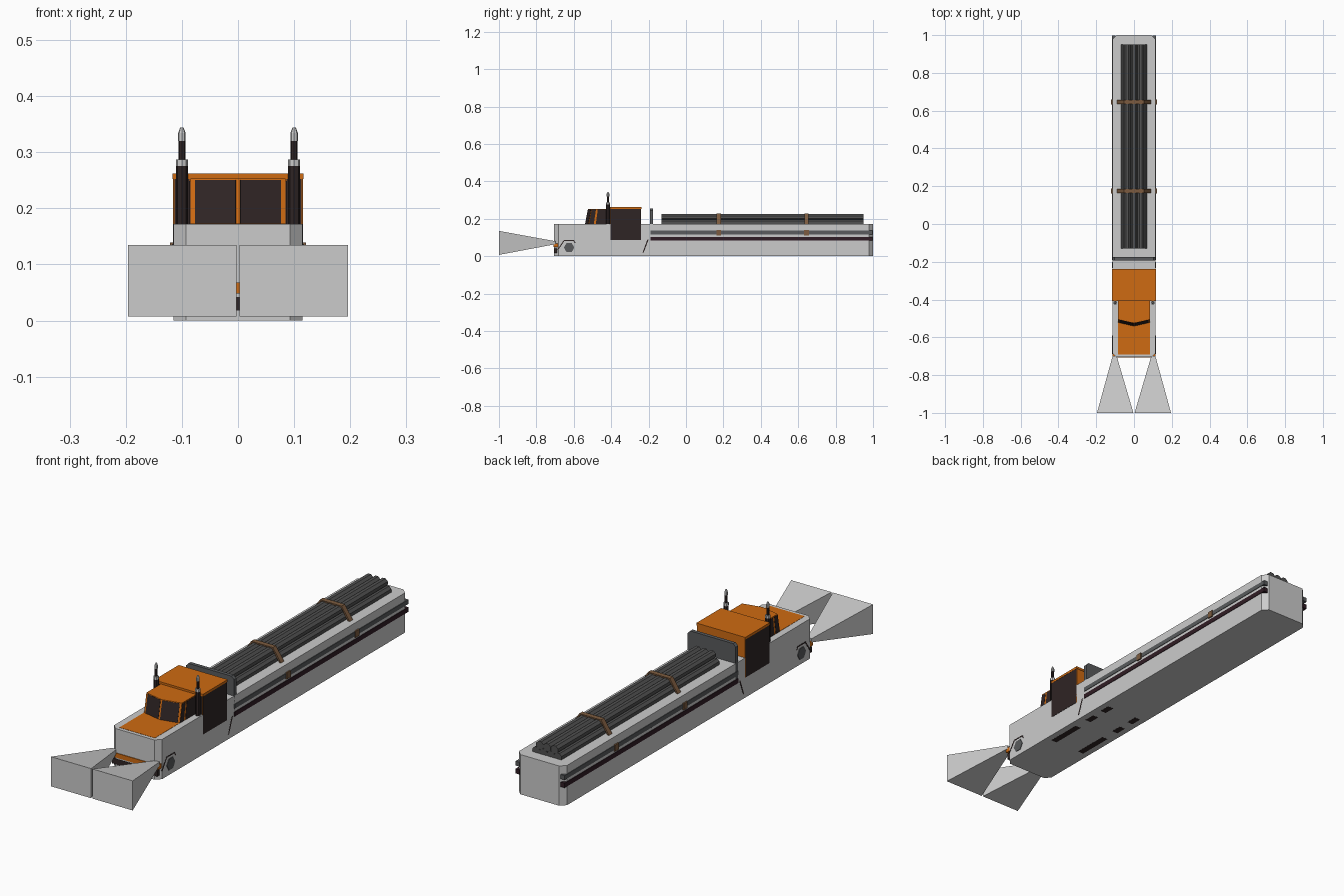
import bpy, bmesh, math
from mathutils import Vector

if "Cube" in bpy.data.objects:
    bpy.data.objects.remove(bpy.data.objects["Cube"])


def mat(name, r, g, b):
    m = bpy.data.materials.new(name)
    m.diffuse_color = (r, g, b, 1)
    m.use_nodes = True
    m.node_tree.nodes["Principled BSDF"].inputs["Base Color"].default_value = m.diffuse_color
    return m


GREY = mat("light grey", .60, .60, .60)
ORANGE = mat("orange", .62, .145, .006)
DARK = mat("dark brown", .028, .018, .018)
PIPE = mat("pipe grey", .085, .085, .085)
STEEL = mat("steel grey", .10, .105, .11)
STRAP = mat("strap brown", .20, .105, .05)
MAROON = mat("dark maroon", .03, .012, .018)


def mesh(name, verts, faces, m):
    me = bpy.data.meshes.new(name)
    me.from_pydata([tuple(v) for v in verts], [], faces)
    bm = bmesh.new()
    bm.from_mesh(me)
    if len(faces) > 1:
        bmesh.ops.recalc_face_normals(bm, faces=bm.faces)
    bm.to_mesh(me)
    bm.free()
    me.materials.append(m)
    o = bpy.data.objects.new(name, me)
    bpy.context.collection.objects.link(o)
    return o


def loft(name, a, b, m):
    """Closed solid between two matching loops."""
    n = len(a)
    faces = [tuple(range(n)), tuple(range(n, 2 * n))]
    faces += [(i, (i + 1) % n, n + (i + 1) % n, n + i) for i in range(n)]
    return mesh(name, list(a) + list(b), faces, m)


def box(name, x0, x1, y0, y1, z0, z1, m):
    c = [(x0, y0), (x1, y0), (x1, y1), (x0, y1)]
    return loft(name, [(x, y, z0) for x, y in c], [(x, y, z1) for x, y in c], m)


def rod(name, p, axis, length, r, n, m, r2=None, turn=0):
    """Prism with n sides along an axis (0 x, 1 y, 2 z)."""
    rings = []
    for t, rad in ((0, r), (length, r if r2 is None else r2)):
        ring = []
        for i in range(n):
            a = turn + 2 * math.pi * i / n
            q = [0, 0, 0]
            q[axis] = t
            q[(axis + 1) % 3] = rad * math.cos(a)
            q[(axis + 2) % 3] = rad * math.sin(a)
            ring.append(Vector(p) + Vector(q))
        rings.append(ring)
    return loft(name, rings[0], rings[1], m)


def pane(name, quad, u0, u1, v0, v1, m, centre, off=.001):
    """Thin plate set on part of a four-cornered face, pushed outwards."""
    a, b, c, d = [Vector(q) for q in quad]
    nrm = (b - a).cross(d - a).normalized()
    if nrm.dot(a + c - 2 * Vector(centre)) < 0:
        nrm = -nrm
    pts = [a.lerp(b, u).lerp(d.lerp(c, u), v)
           for u, v in ((u0, v0), (u1, v0), (u1, v1), (u0, v1))]
    return loft(name, [p - nrm * .002 for p in pts], [p + nrm * off for p in pts], m)


# Hull: long block with cut corners
W, Y0, Y1, TOP = .115, -.705, 1.0, .172
c, d = .022, .022
hull = [(-W + c, Y0), (W - c, Y0), (W, Y0 + d), (W, Y1 - d),
        (W - c, Y1), (-W + c, Y1), (-W, Y1 - d), (-W, Y0 + d)]
loft("hull", [(x, y, 0) for x, y in hull], [(x, y, TOP) for x, y in hull], GREY)

# Hood and bumper
box("hood_top", -.085, .085, -.69, -.50, .16, TOP + .001, ORANGE)
box("bumper", -.113, .113, -.708, -.682, .048, .068, ORANGE)
box("lower_bumper", -.108, .108, -.7065, -.684, .018, .042, DARK)

# Sleeper box with orange roof
box("sleeper", -.115, .115, -.405, -.24, .087, .255, ORANGE)
box("sleeper_roof", -.117, .117, -.407, -.238, .252, .262, ORANGE)

# Cab with a pointed windscreen
low = [(-.085, -.40, .165), (-.085, -.522, .165), (0, -.541, .165),
       (.085, -.522, .165), (.085, -.40, .165)]
high = [(x, y + (.017 if y < -.45 else 0), .253) for x, y, z in low]
loft("cab", low, high, ORANGE)
mid = (0, -.46, .21)
for i, name in ((1, "windscreen_left"), (2, "windscreen_right")):
    q = [low[i], low[i + 1], high[i + 1], high[i]]
    u = (.1, .955) if i == 1 else (.045, .9)
    pane(name, q, u[0], u[1], .03, .97, DARK, mid)

for s, side in ((-1, "left"), (1, "right")):
    # Side windows, split by a slanted pillar
    i = 0 if s < 0 else 3
    q = [low[i], low[i + 1], high[i + 1], high[i]]
    if s < 0:
        q = [q[1], q[0], q[3], q[2]]
    pane("quarter_window_" + side, q, .02, .23, .03, .95, DARK, mid)
    pane("door_window_" + side, q, .32, .98, .03, .95, DARK, mid)

    # Sleeper side and front panels
    xa, xb = sorted((s * .112, s * .1162))
    box("sleeper_panel_" + side, xa, xb, -.404, -.241, .087, .252, DARK)
    xa, xb = sorted((s * .086, s * .113))
    box("sleeper_front_panel_" + side, xa, xb, -.4062, -.400, .16, .252, DARK)

    # Exhaust stacks
    p = (s * .10, -.417)
    rod("stack_shield_" + side, (*p, .16), 2, .115, .0105, 8, DARK)
    rod("stack_collar_" + side, (*p, .275), 2, .012, .0108, 8, GREY)
    rod("stack_pipe_" + side, (*p, .287), 2, .033, .0062, 8, DARK)
    rod("stack_tip_" + side, (*p, .320), 2, .014, .0068, 8, GREY)
    rod("stack_end_" + side, (*p, .334), 2, .010, .0068, 8, GREY, .003)

    # Headlight beams
    near = [(s * x, -.698, z) for x, z in ((.092, .064), (.113, .064), (.113, .08), (.092, .08))]
    far = [(s * x, -1.0, z) for x, z in ((.003, .007), (.196, .007), (.196, .135), (.003, .135))]
    loft("headlight_beam_" + side, near, far, GREY)

    # Trailer side rails
    xa, xb = sorted((s * .098, s * .1175))
    box("upper_rail_" + side, xa, xb, -.19, .998, .117, .136, STEEL)
    box("lower_rail_" + side, xa, xb, -.19, .998, .083, .103, MAROON)

    # Front wheel hub and arch line
    rod("front_hub_" + side, (s * .112, -.625, .046), 0, s * .0055, .028, 6, STEEL)
    arch = [(-.685, .035), (-.652, .083), (-.600, .083), (-.592, .070)]
    for (ya, za), (yb, zb) in zip(arch, arch[1:]):
        n = Vector((-(zb - za), yb - ya)).normalized() * .0025
        loop = [(ya - n.x, za - n.y), (yb - n.x, zb - n.y), (yb + n.x, zb + n.y), (ya + n.x, za + n.y)]
        loft("wheel_arch_" + side, [(s * .113, y, z) for y, z in loop],
             [(s * .116, y, z) for y, z in loop], DARK)

    # Curved seam behind the sleeper
    loop = [(-.232, .02), (-.226, .02), (-.200, .088), (-.207, .088)]
    loft("mudguard_" + side, [(s * .113, y, z) for y, z in loop],
         [(s * .1157, y, z) for y, z in loop], DARK)

    # Underside patches: tanks and drive wheels
    for y, length in ((-.36, .16), (-.19, .05), (-.09, .05)):
        xa, xb = sorted((s * .060, s * .088))
        box("underside_patch_" + side, xa, xb, y - length / 2, y + length / 2, -.0003, .002, DARK)

# Headboard with cut top corners
b = [(-.115, .09), (.115, .09), (.115, .243), (.103, .255), (-.103, .255), (-.115, .243)]
loft("headboard", [(x, -.192, z) for x, z in b], [(x, -.176, z) for x, z in b], STEEL)

# Pipe bundle
for z, xs in ((.180, (-.052, -.0175, .0175, .052)), (.208, (-.035, 0, .035))):
    for x in xs:
        rod("pipe", (x, -.13, z), 1, 1.08, .0185, 8, PIPE, turn=math.pi / 8)

# Straps and their buckles
outer = [(-.092, .170), (-.052, .229), (.052, .229), (.092, .170)]
inner = [(.084, .170), (.048, .223), (-.048, .223), (-.084, .170)]
for y in (.175, .645):
    ring = outer + inner
    n = len(ring)
    v = [(x, y + t, z) for t in (-.011, .011) for x, z in ring]
    f = [(i, (i + 1) % n, n + (i + 1) % n, n + i) for i in range(n)]
    for k in (0, n):
        f += [(k + i, k + i + 1, k + 6 - i, k + 7 - i) for i in range(3)]
    mesh("strap", v, f, STRAP)
    for s in (-1, 1):
        xa, xb = sorted((s * .11, s * .121))
        box("strap_buckle", xa, xb, y - .013, y + .013, .111, .139, STRAP)
